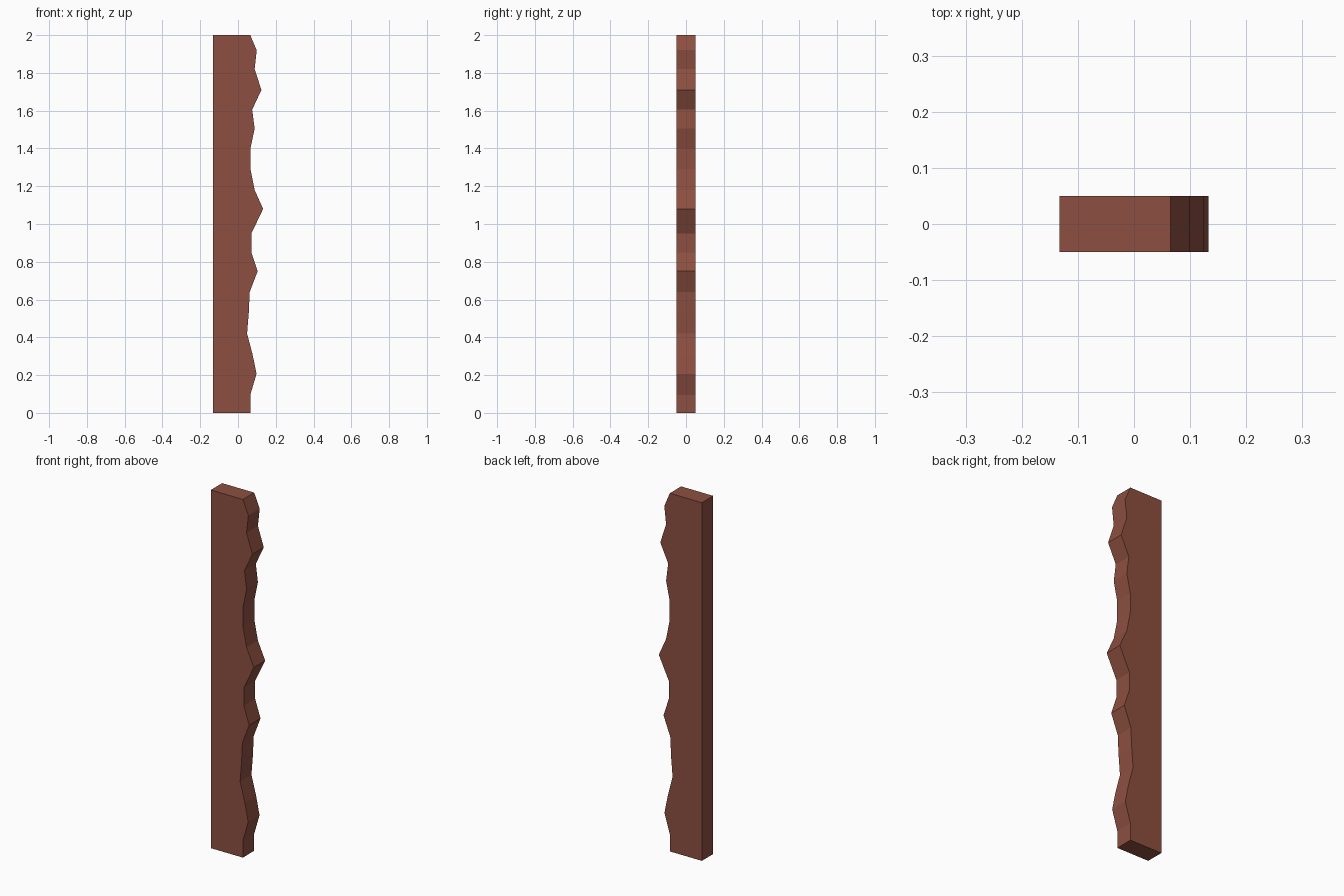
import bpy, bmesh

if "Cube" in bpy.data.objects:
    bpy.data.objects.remove(bpy.data.objects["Cube"])

LEFT, HALF_DEPTH = -0.133, 0.05

# Rough live edge of the plank, bottom to top (x, z)
edge = [(.065, 0), (.065, .095), (.098, .207), (.077, .31), (.048, .42),
        (.057, .53), (.062, .64), (.104, .75), (.071, .85), (.071, .95),
        (.133, 1.08), (.088, 1.18), (.066, 1.29), (.066, 1.40), (.088, 1.505),
        (.075, 1.605), (.124, 1.71), (.088, 1.82), (.099, 1.92), (.065, 2)]
outline = [(LEFT, 0)] + edge + [(LEFT, 2)]

# Plank: front outline extruded through its thickness
bm = bmesh.new()
face = bm.faces.new([bm.verts.new((x, -HALF_DEPTH, z)) for x, z in outline])
ext = bmesh.ops.extrude_face_region(bm, geom=[face], use_keep_orig=True)
verts = [g for g in ext["geom"] if isinstance(g, bmesh.types.BMVert)]
bmesh.ops.translate(bm, verts=verts, vec=(0, 2 * HALF_DEPTH, 0))
bmesh.ops.recalc_face_normals(bm, faces=bm.faces[:])

mesh = bpy.data.meshes.new("rough_edged_plank")
bm.to_mesh(mesh)
bm.free()

# Reddish brown wood
wood = bpy.data.materials.new("reddish brown wood")
wood.diffuse_color = (0.264, 0.078, 0.051, 1)
wood.use_nodes = True
wood.node_tree.nodes["Principled BSDF"].inputs["Base Color"].default_value = wood.diffuse_color
mesh.materials.append(wood)

plank = bpy.data.objects.new("rough_edged_plank", mesh)
bpy.context.collection.objects.link(plank)
